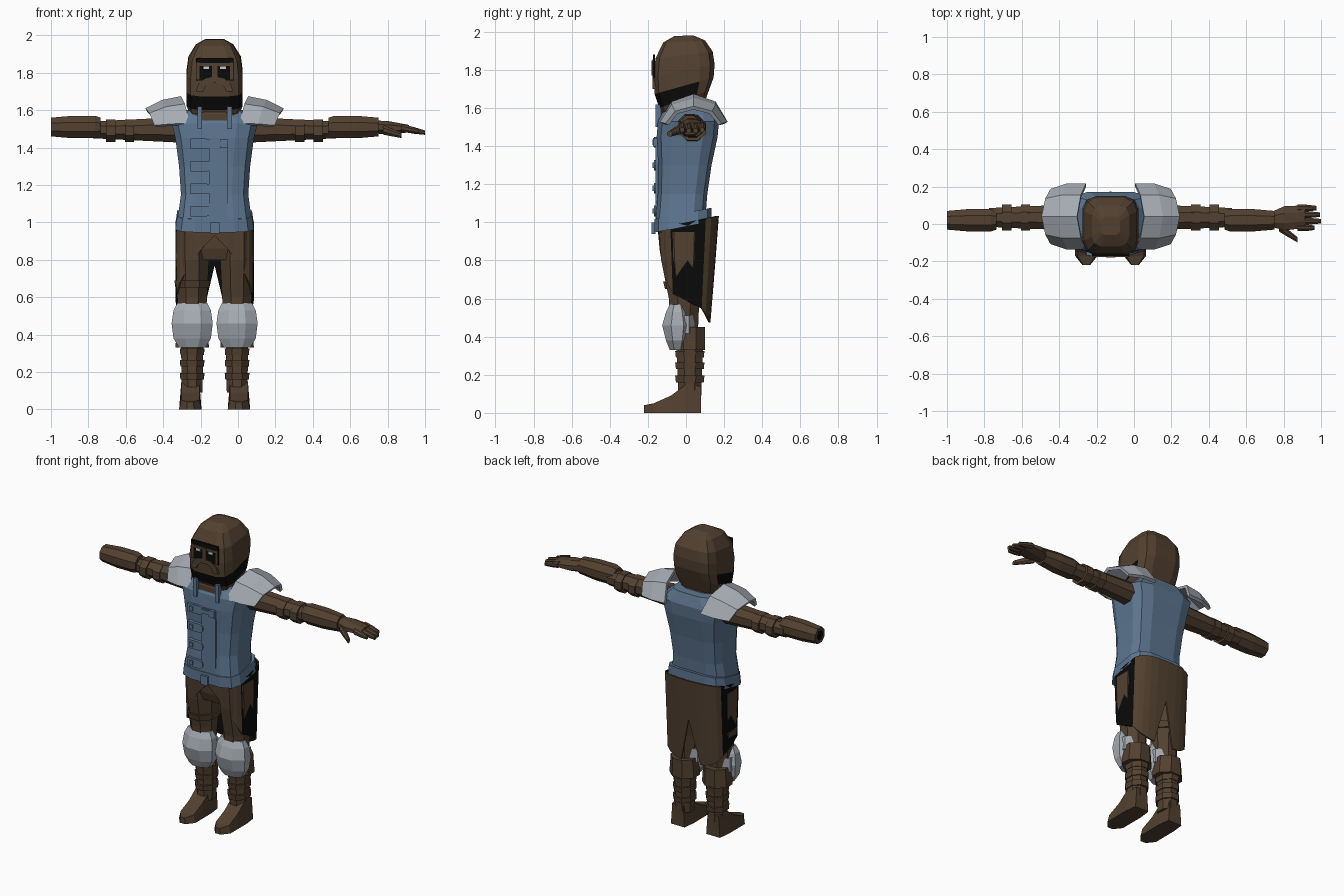
import bpy, bmesh
from math import cos, sin, pi, copysign, radians

if "Cube" in bpy.data.objects:
    bpy.data.objects.remove(bpy.data.objects["Cube"])

CENTRE = -.125  # body centre line


def material(name, *rgb):
    mat = bpy.data.materials.new(name)
    mat.use_nodes = True
    mat.diffuse_color = (*rgb, 1)
    shader = mat.node_tree.nodes["Principled BSDF"]
    shader.inputs["Base Color"].default_value = mat.diffuse_color
    shader.inputs["Roughness"].default_value = .8
    return mat


BROWN = material("brown leather", .085, .052, .03)
BLUE = material("blue cloth", .11, .18, .28)
GREY = material("grey steel", .38, .41, .45)
BLACK = material("black", .003, .003, .003)
WHITE = material("eye white", .6, .6, .6)


def power(value, exponent):
    return copysign(abs(value) ** exponent, value)


def oval(sides, exponent):
    """Unit outline with flat sides; a low exponent makes it boxier."""
    reach = cos(pi / sides) ** exponent
    angles = [(i + .5) * 2 * pi / sides for i in range(sides)]
    return [(power(cos(a), exponent) / reach, power(sin(a), exponent) / reach) for a in angles]


BOXY = oval(12, .5)
ROUND = oval(8, 1)


def build(name, rings, materials, rule, closed):
    """Skin rows of points; closed rows become capped solids."""
    bm = bmesh.new()
    rows = [[bm.verts.new(point) for point in ring] for ring in rings]
    for upper, lower in zip(rows, rows[1:]):
        edges = list(zip(upper, lower))
        following = edges[1:] + edges[:closed]
        for (a, b), (d, c) in zip(edges, following):
            bm.faces.new((a, b, c, d))
    if closed:
        bm.faces.new(rows[0])
        bm.faces.new(rows[-1])
        bmesh.ops.recalc_face_normals(bm, faces=bm.faces)
    if rule:
        for face in bm.faces:
            face.material_index = rule(face.calc_center_median())
    mesh = bpy.data.meshes.new(name)
    bm.to_mesh(mesh)
    bm.free()
    for mat in materials:
        mesh.materials.append(mat)
    part = bpy.data.objects.new(name, mesh)
    bpy.context.collection.objects.link(part)
    return part


def sheet(name, rows, thickness, *materials, rule=None):
    part = build(name, rows, materials, rule, False)
    solid = part.modifiers.new("thickness", "SOLIDIFY")
    solid.thickness = thickness
    solid.material_offset = len(materials) - 1


def upright(name, rings, *materials, x=0, y=0, lean=0, tilt=lambda z: 0, section=BOXY, rule=None):
    """Stack rings of (height, half width, half depth)."""
    rows = []
    for z, width, depth in rings:
        middle = y + lean * (z - rings[0][0])
        points = [(CENTRE + x + width * u, middle + depth * v) for u, v in section]
        rows.append([(px, py, z + tilt(z) * py) for px, py in points])
    build(name, rows, materials, rule, True)


def sideways(name, side, rings, mat, y, z, sweep=0, drop=0):
    """Run rings of (distance from body, half depth, half height) along the arm."""
    start = rings[0][0]
    rows = [[(CENTRE + side * x, y + sweep * (x - start) + depth * u,
              z - drop * (x - start) + height * v) for u, v in ROUND]
            for x, depth, height in rings]
    build(name, rows, [mat], None, True)


def plate(name, outline, front, mat, thickness=.009):
    rows = [[(CENTRE + x, y, z) for x, z in outline] for y in (front, front + thickness)]
    build(name, rows, [mat], None, True)


def box(x, z, width, height):
    w, h = width / 2, height / 2
    return [(x - w, z - h), (x + w, z - h), (x + w, z + h), (x - w, z + h)]


def belt_tilt(z):
    return .2


# Vest, belt and scarf
upright("vest", [(1, .2, .13), (1.15, .18, .13), (1.3, .19, .14), (1.45, .21, .16),
                 (1.53, .23, .16), (1.6, .15, .13)], BLUE, y=-.03, lean=.08)
upright("belt", [(.98, .21, .15), (1.05, .2, .15)], BLUE, y=-.015, tilt=belt_tilt)
upright("neck_scarf", [(1.5, .13, .12), (1.58, .12, .12), (1.62, .1, .1)], BROWN, y=-.02)

# Front flap with a column of round-ended straps
plate("front_flap", box(.02, 1.22, .1, .44), -.16, BLUE, .02)
for step in range(4):
    z = 1.06 + .12 * step
    tip = [(-.045 + .028 * cos(a), z + .028 * sin(a))
           for a in [radians(angle) for angle in range(-90, 91, 30)]]
    plate("strap", tip + [(-.13, tip[-1][1]), (-.13, tip[0][1])], -.168, BLUE, .03)
    plate("strap_buckle", box(-.1, z, .025, .028), -.176, BLUE)
plate("chest_strap", box(.01, z, .08, .025), -.168, BLUE, .02)
plate("chest_buckle", box(.05, z, .04, .045), -.172, BLUE, .02)
plate("belt_buckle", box(0, .97, .05, .06), -.18, BLUE, .02)

# Hood with black cheeks along its tilted lower band
upright("hood", [(1.57, .12, .1), (1.65, .15, .13), (1.72, .15, .155), (1.8, .15, .16),
                 (1.88, .14, .15), (1.95, .1, .11), (1.98, .05, .05)], BROWN, BLACK, y=-.01,
        tilt=lambda z: 2 - z,
        rule=lambda c: int(abs(c.z - .3 * c.y - 1.69) < .04 and c.y < .06))

# Face
plate("face_shadow", box(0, 1.82, .2, .12), -.172, BLACK)
plate("brow", box(0, 1.845, .17, .016), -.176, BROWN)
plate("nose", box(0, 1.81, .03, .08), -.18, BROWN)
upright("beard", [(1.64, .05, .04), (1.7, .08, .07), (1.75, .05, .08)], BLACK, y=-.09)
arch = [radians(angle) for angle in range(0, 181, 30)]
plate("moustache", [(r * cos(a), 1.7 + .8 * r * sin(a))
                    for r, bend in ((.1, arch), (.06, arch[::-1])) for a in bend],
      -.176, BROWN, .02)

# Coat skirt: hem drops from front to back, with a slit behind
columns = []
for step in range(-12, 13):
    turn = pi * step / 12
    rear = 1 - abs(step) / 12
    hem = .47 + .46 * (1 - rear) ** 2 if step else .77
    columns.append((.21 * power(-sin(turn), .8), .01 + .16 * power(cos(turn), .4), hem))
columns.reverse()
rows = []
for level in range(4):
    rows.append([])
    for x, y, hem in columns:
        top = 1 + .2 * y
        z = top + (hem - top) * level / 3
        rows[-1].append((CENTRE - x, y * (.55 + .45 * z), z))
sheet("coat_skirt", rows, .01, BROWN, BLACK,
      rule=lambda c: int(abs(c.x - CENTRE) > .2 and abs(c.y) < .08))
upright("hips", [(.8, .12, .1), (.86, .18, .12), (1, .19, .13)], BROWN)

for side, label in ((1, "left_"), (-1, "right_")):
    plate(label + "collar_tab", box(side * .08, 1.56, .025, .12), -.16, BLUE, .03)
    plate(label + "cheek", box(side * .09, 1.81, .018, .09), -.176, BROWN)
    plate(label + "eye", box(side * .045, 1.827, .03, .015), -.176, WHITE)

    # Trouser leg and boot
    leg = {"x": side * .12, "section": ROUND}
    upright(label + "trouser_leg", [(.36, .06, .07), (.6, .08, .08), (.8, .09, .12),
                                    (.95, .09, .13)], BROWN, y=-.01, **leg)
    upright(label + "boot_cuff", [(.33, .09, .08), (.45, .08, .08)], BROWN, y=.02, **leg)
    upright(label + "boot_shaft", [(.09, .055, .06), (.36, .06, .07)], BROWN, y=.02, **leg)
    for z in (.16, .23, .29):
        upright(label + "boot_wrap", [(z, .063, .073), (z + .035, .066, .077)], BROWN,
                y=.02, **leg)

    # Foot, lofted from heel to toe
    rows = []
    for y, width, height in ((.08, .05, .14), (0, .06, .15), (-.08, .06, .09),
                             (-.17, .06, .05), (-.22, .02, .04)):
        rows.append([(CENTRE + side * .13 + width * u, y, height * v)
                     for u, v in ((-1, 0), (1, 0), (.8, 1), (-.8, 1))])
    build(label + "foot", rows, [BROWN], None, True)

    # Knee guard and its strap
    upright(label + "knee_guard", [(.33, .07, .04), (.38, .1, .06), (.46, .11, .08),
                                   (.53, .1, .06), (.57, .08, .04)], GREY, y=-.045, **leg)
    upright(label + "knee_strap", [(.42, .09, .06), (.51, .09, .06)], GREY, y=-.01, **leg)

    # Shoulder guard: three arches getting smaller outwards
    rows = []
    for x, reach, rise in ((.18, .18, .175), (.28, .18, .155), (.37, .15, .11)):
        angles = [radians(angle) for angle in range(-80, 81, 40)]
        arc = [(CENTRE + side * (x - .05 * sin(a) ** 2), .04 + reach * sin(a),
                1.5 + rise * cos(a)) for a in angles]
        rows.append(arc[::side])
    sheet(label + "shoulder_guard", rows, .02, GREY)

    # Sleeve, bands and gauntlet
    sideways(label + "sleeve", side, [(.15, .07, .07), (.45, .06, .055), (.65, .05, .045)],
             BROWN, y=.035, z=1.495)
    for x in (.43, .53):
        sideways(label + "arm_band", side, [(x, .07, .06), (x + .05, .07, .06)],
                 BROWN, y=.035, z=1.49)
    sideways(label + "gauntlet", side, [(.61, .05, .05), (.64, .06, .06), (.76, .06, .06),
                                        (.875, .05, .05)], BROWN, y=.02, z=1.51)

# Open end of the right gauntlet
sideways("gauntlet_opening", -1, [(.87, .03, .03), (.876, .03, .03)], BLACK, y=.02, z=1.51)

# Left hand
sideways("palm", 1, [(.86, .04, .035), (.93, .065, .035), (1.04, .06, .02)], BROWN,
         y=.025, z=1.51, sweep=.08, drop=.05)
for finger in range(4):
    length = (.09, .125, .12, .1)[finger]
    sideways("finger", 1, [(1, .018, .02), (1 + length / 2, .018, .018), (1 + length, .012, .012)],
             BROWN, y=-.02 + .035 * finger, z=1.505, drop=.2)
sideways("thumb", 1, [(.9, .025, .025), (.95, .02, .02), (1, .014, .014)], BROWN,
         y=-.015, z=1.495, sweep=-.7, drop=.3)

# Strap around the right thigh
upright("thigh_strap", [(.65, .09, .1), (.69, .095, .11)], BROWN, x=-.12, y=-.01, section=ROUND)
